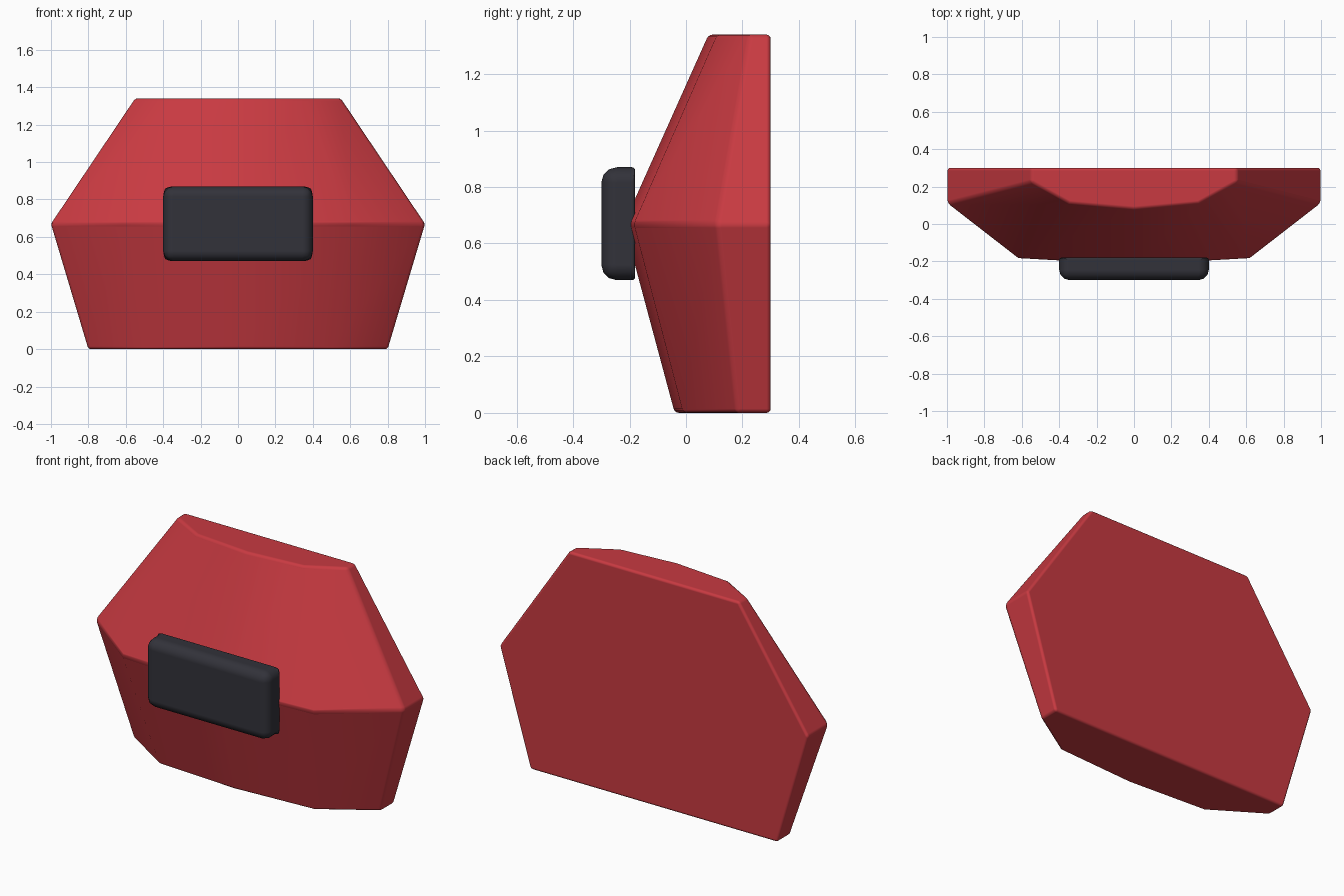
import bpy
import bmesh

cube = bpy.data.objects.get("Cube")
if cube:
    bpy.data.objects.remove(cube, do_unlink=True)


def material(name, color):
    m = bpy.data.materials.new(name)
    m.use_nodes = True
    m.diffuse_color = color
    m.node_tree.nodes["Principled BSDF"].inputs["Base Color"].default_value = color
    return m


def finish(bm, name, mat, width, weight):
    """Make an object whose edges are beveled by the weight rule."""
    bmesh.ops.recalc_face_normals(bm, faces=bm.faces)
    layer = bm.edges.layers.float.new("bevel_weight_edge")
    for e in bm.edges:
        e[layer] = weight(e)
    for f in bm.faces:
        f.smooth = True
    mesh = bpy.data.meshes.new(name)
    bm.to_mesh(mesh)
    bm.free()
    mesh.materials.append(mat)
    obj = bpy.data.objects.new(name, mesh)
    bpy.context.collection.objects.link(obj)
    bevel = obj.modifiers.new("Bevel", "BEVEL")
    bevel.limit_method = "WEIGHT"
    bevel.width = width
    bevel.segments = 3
    bevel.harden_normals = True
    return obj


red = material("red", (0.58, 0.042, 0.053, 1))
charcoal = material("charcoal", (0.032, 0.032, 0.042, 1))

# Faceted body: three levels, each (z, half width, side y, corner x, corner y, centre y)
BACK = 0.3
levels = [(0, 0.8, 0.18, 0.5, -0.01, -0.04),
          (0.67, 1.0, 0.11, 0.62, -0.185, -0.22),
          (1.34, 0.55, 0.225, 0.345, 0.11, 0.08)]
bm = bmesh.new()
rings = []
for z, w, side, cx, cy, mid in levels:
    outline = [(-w, BACK), (-w, side), (-cx, cy), (0, mid),
               (cx, cy), (w, side), (w, BACK)]
    rings.append([bm.verts.new((x, y, z)) for x, y in outline])
for low, high in zip(rings, rings[1:]):
    for i in range(len(low) - 1):
        bm.faces.new((low[i], low[i + 1], high[i + 1], high[i]))
bm.faces.new(rings[0])
bm.faces.new(rings[-1])
bm.faces.new([r[0] for r in rings] + [r[-1] for r in reversed(rings)])

# The upright front edges stay soft, every other edge is beveled
soft = {v for r in rings for v in r[2:5]}


def body_weight(e):
    a, b = e.verts
    upright = abs(a.co.z - b.co.z) > 0.1
    return 0.0 if upright and a in soft else 1.0


finish(bm, "body", red, 0.015, body_weight)

# Rounded plate on the front
bm = bmesh.new()
bmesh.ops.create_cube(bm, size=1)
for v in bm.verts:
    v.co = (v.co.x * 0.8, v.co.y * 0.12 - 0.24, v.co.z * 0.4 + 0.67)


def plate_weight(e):
    return 0.2 if all(v.co.y > -0.24 for v in e.verts) else 1.0


finish(bm, "front_plate", charcoal, 0.055, plate_weight)
